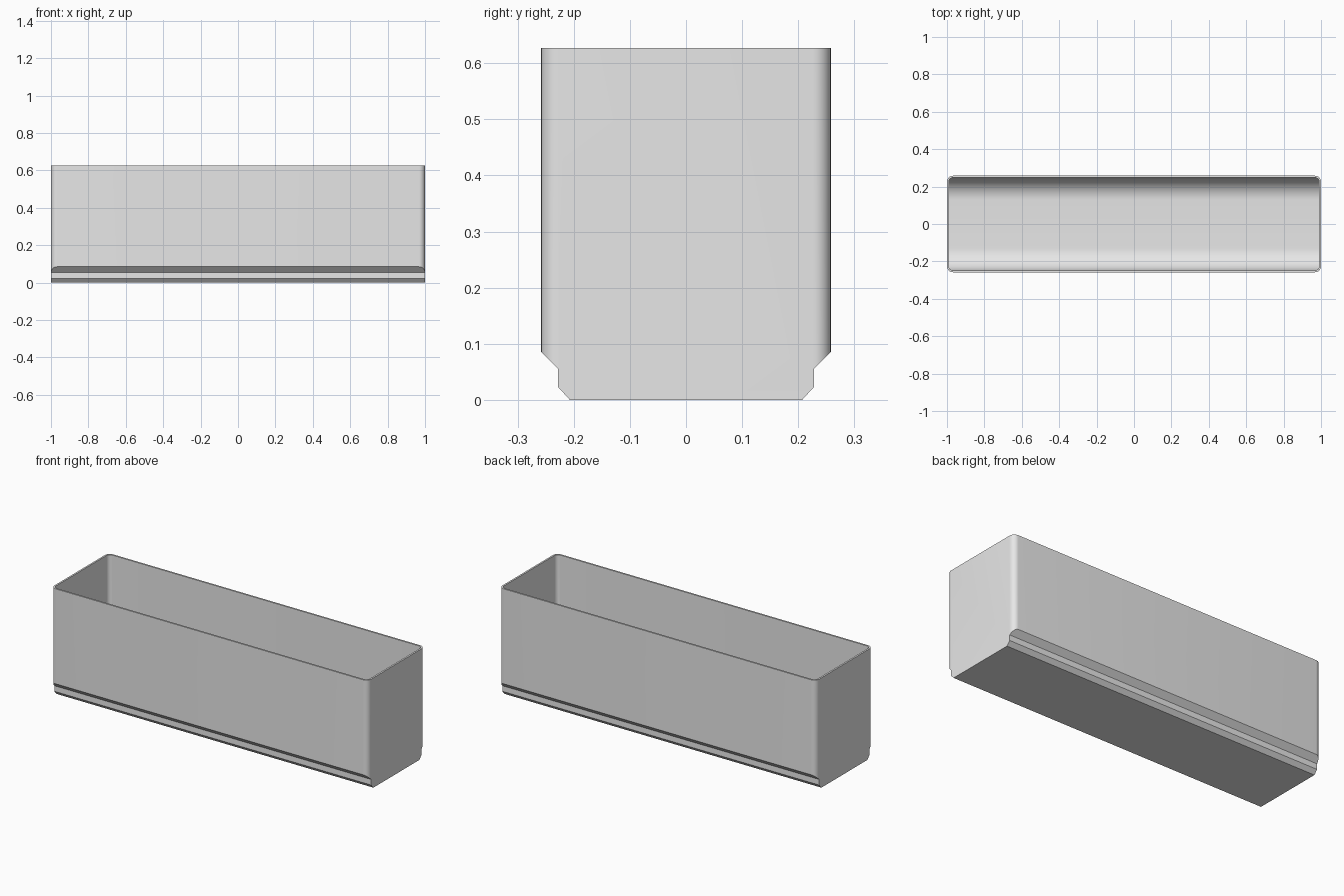
import bpy, bmesh, math
from mathutils import Vector

cube = bpy.data.objects.get("Cube")
if cube:
    bpy.data.objects.remove(cube)

grey = bpy.data.materials.new("light_grey")
grey.use_nodes = True
grey.diffuse_color = (0.8, 0.8, 0.8, 1)
grey.node_tree.nodes["Principled BSDF"].inputs["Base Color"].default_value = (0.8, 0.8, 0.8, 1)

HALF_X, HALF_Y, HEIGHT, WALL = 1.0, 0.258, 0.627, 0.01


def prism(name, ring, direction):
    """Extrude a closed ring of points along a direction."""
    bm = bmesh.new()
    face = bm.faces.new([bm.verts.new(p) for p in ring])
    out = bmesh.ops.extrude_face_region(bm, geom=[face])["geom"]
    verts = [v for v in out if isinstance(v, bmesh.types.BMVert)]
    bmesh.ops.translate(bm, verts=verts, vec=Vector(direction))
    bmesh.ops.recalc_face_normals(bm, faces=bm.faces)
    mesh = bpy.data.meshes.new(name)
    bm.to_mesh(mesh)
    bm.free()
    mesh.materials.append(grey)
    obj = bpy.data.objects.new(name, mesh)
    bpy.context.collection.objects.link(obj)
    return obj


def arc(cx, cy, r, start, steps=10):
    """Quarter circle, counter-clockwise from the start angle in degrees."""
    angles = [math.radians(start + 90 * i / steps) for i in range(steps + 1)]
    return [(cx + r * math.cos(a), cy + r * math.sin(a)) for a in angles]


def rounded_prism(name, hx, hy, r, z0, z1):
    ring = []
    for sx, sy, start in ((1, 1, 0), (-1, 1, 90), (-1, -1, 180), (1, -1, 270)):
        ring += arc(sx * (hx - r), sy * (hy - r), r, start)
    return prism(name, [(x, y, z0) for x, y in ring], (0, 0, z1 - z0))


def long_prism(name, half):
    """Mirror a right-hand (y, z) outline and extrude it along the length."""
    ring = half + [(-y, z) for y, z in reversed(half)]
    return prism(name, [(-1.2, y, z) for y, z in ring], (2.4, 0, 0))


def combine(obj, tool, operation):
    mod = obj.modifiers.new(operation.lower(), "BOOLEAN")
    mod.operation, mod.object, mod.solver = operation, tool, "EXACT"
    bpy.ops.object.select_all(action="DESELECT")
    bpy.context.view_layer.objects.active = obj
    obj.select_set(True)
    bpy.ops.object.modifier_apply(modifier=mod.name)
    bpy.data.objects.remove(tool)


# Outer body: rounded block trimmed to the stepped, chamfered foot
body = rounded_prism("open_bin", HALF_X, HALF_Y, 0.032, -0.1, HEIGHT)
foot = long_prism("foot_profile", [(0.207, 0), (0.228, 0.023), (0.228, 0.055),
                                   (HALF_Y, 0.085), (0.3, 0.085), (0.3, 1)])
combine(body, foot, "INTERSECT")

# Cavity: rounded corners and a scooped floor along the long sides
cavity = rounded_prism("cavity", HALF_X - WALL, HALF_Y - WALL, 0.022, -0.1, 0.8)
scoop_r = 0.12
scoop = arc(HALF_Y - WALL - scoop_r, WALL + scoop_r, scoop_r, 270, 16)
scoop = scoop[:-1] + [(0.3, WALL + scoop_r), (0.3, 1)]
combine(cavity, long_prism("scoop_profile", scoop), "INTERSECT")
combine(body, cavity, "DIFFERENCE")

bpy.ops.object.select_all(action="DESELECT")
bpy.context.view_layer.objects.active = body
body.select_set(True)
bpy.ops.object.shade_smooth_by_angle(angle=math.radians(25))
